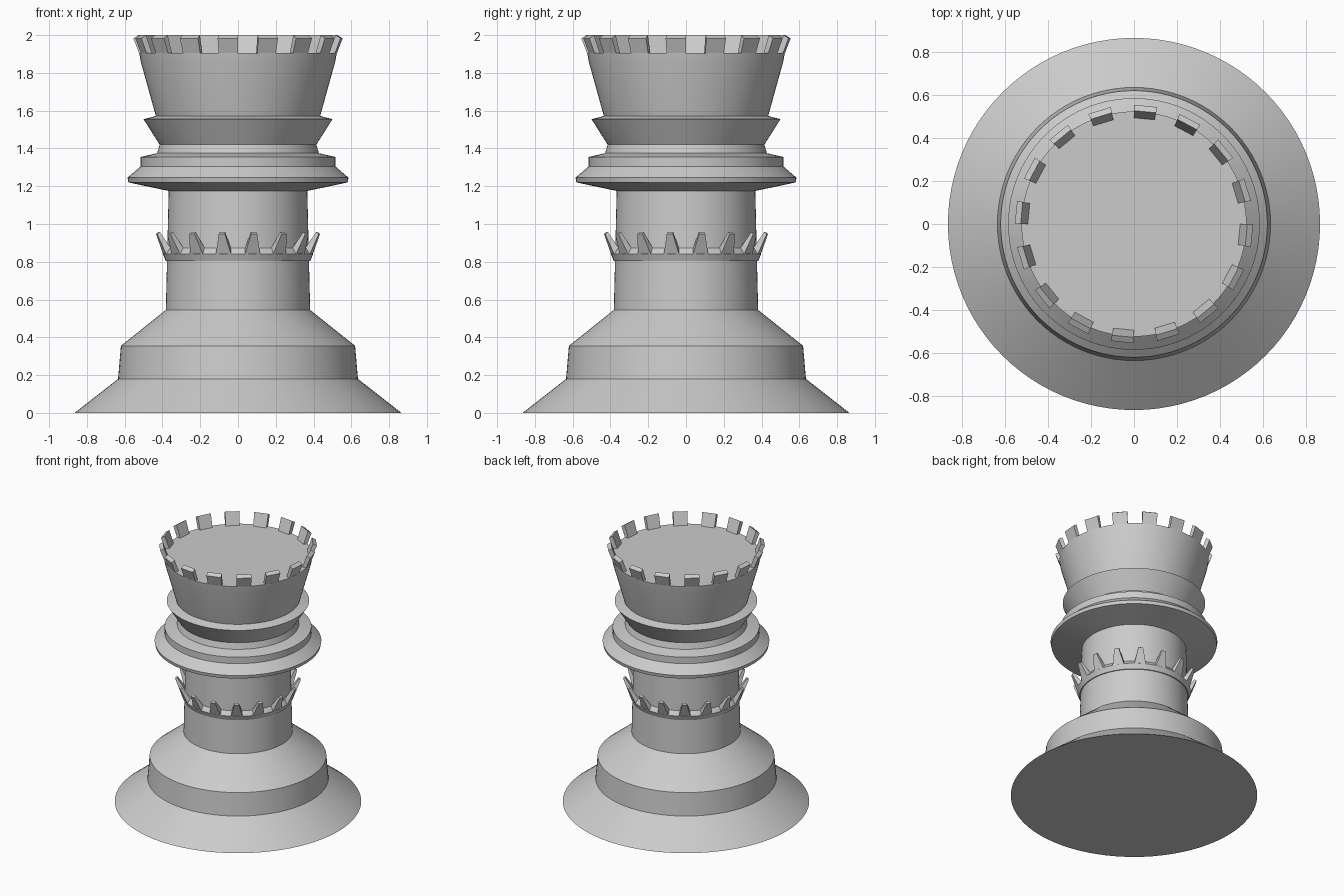
import bpy, bmesh, math

if "Cube" in bpy.data.objects:
    bpy.data.objects.remove(bpy.data.objects["Cube"])

SEG = 96


def finish(name, bm):
    bmesh.ops.recalc_face_normals(bm, faces=bm.faces[:])
    me = bpy.data.meshes.new(name)
    bm.to_mesh(me)
    bm.free()
    ob = bpy.data.objects.new(name, me)
    bpy.context.collection.objects.link(ob)
    return ob


def polar(r, a, z):
    return (r * math.cos(a), r * math.sin(a), z)


def lathe(name, profile, closed=False):
    """Revolve (r, z) points; open profiles get flat end caps."""
    bm = bmesh.new()
    rings = [[bm.verts.new(polar(r, 2 * math.pi * i / SEG, z)) for i in range(SEG)]
             for r, z in profile]
    pairs = list(zip(rings, rings[1:]))
    if closed:
        pairs.append((rings[-1], rings[0]))
    for a, b in pairs:
        for i in range(SEG):
            j = (i + 1) % SEG
            bm.faces.new((a[i], a[j], b[j], b[i]))
    if not closed:
        bm.faces.new(rings[0])
        bm.faces.new(rings[-1])
    ob = finish(name, bm)
    bpy.ops.object.select_all(action='DESELECT')
    ob.select_set(True)
    bpy.context.view_layer.objects.active = ob
    bpy.ops.object.shade_smooth_by_angle(angle=math.radians(12))
    return ob


def teeth(name, section, offset, count=16):
    """Ring of blocks; section corners are (r, z, half width in degrees)."""
    bm = bmesh.new()
    n = len(section)
    for k in range(count):
        mid = math.radians(offset) + 2 * math.pi * k / count
        a, b = [[bm.verts.new(polar(r, mid + s * math.radians(w), z)) for r, z, w in section]
                for s in (-1, 1)]
        bm.faces.new(a)
        bm.faces.new(b[::-1])
        for i in range(n):
            j = (i + 1) % n
            bm.faces.new((a[i], b[i], b[j], a[j]))
    return finish(name, bm)


# Turned body: stepped base, shaft, collars and flared head
lathe("turned_body", [
    (0.865, 0), (0.635, 0.18), (0.62, 0.355), (0.382, 0.545),
    (0.367, 1.175), (0.58, 1.22), (0.585, 1.245), (0.515, 1.305),
    (0.515, 1.355), (0.428, 1.375), (0.415, 1.42), (0.50, 1.555),
    (0.435, 1.572), (0.515, 1.86), (0.523, 1.905)])

# Thin band round the shaft that carries the spikes
lathe("spike_band", [(0.36, 0.805), (0.383, 0.805), (0.398, 0.842),
                     (0.373, 0.875), (0.36, 0.875)], closed=True)

# Outward leaning spikes
teeth("shaft_spikes", [(0.37, 0.87, 5.6), (0.398, 0.84, 5.9),
                       (0.44, 0.948, 2.1), (0.425, 0.957, 2.1)], 11.25)

# Outward leaning battlements round the head
teeth("battlements", [(0.492, 1.90, 5.625), (0.522, 1.90, 5.625),
                      (0.554, 1.983, 5.625), (0.527, 2.0, 5.625)], -5.625)
